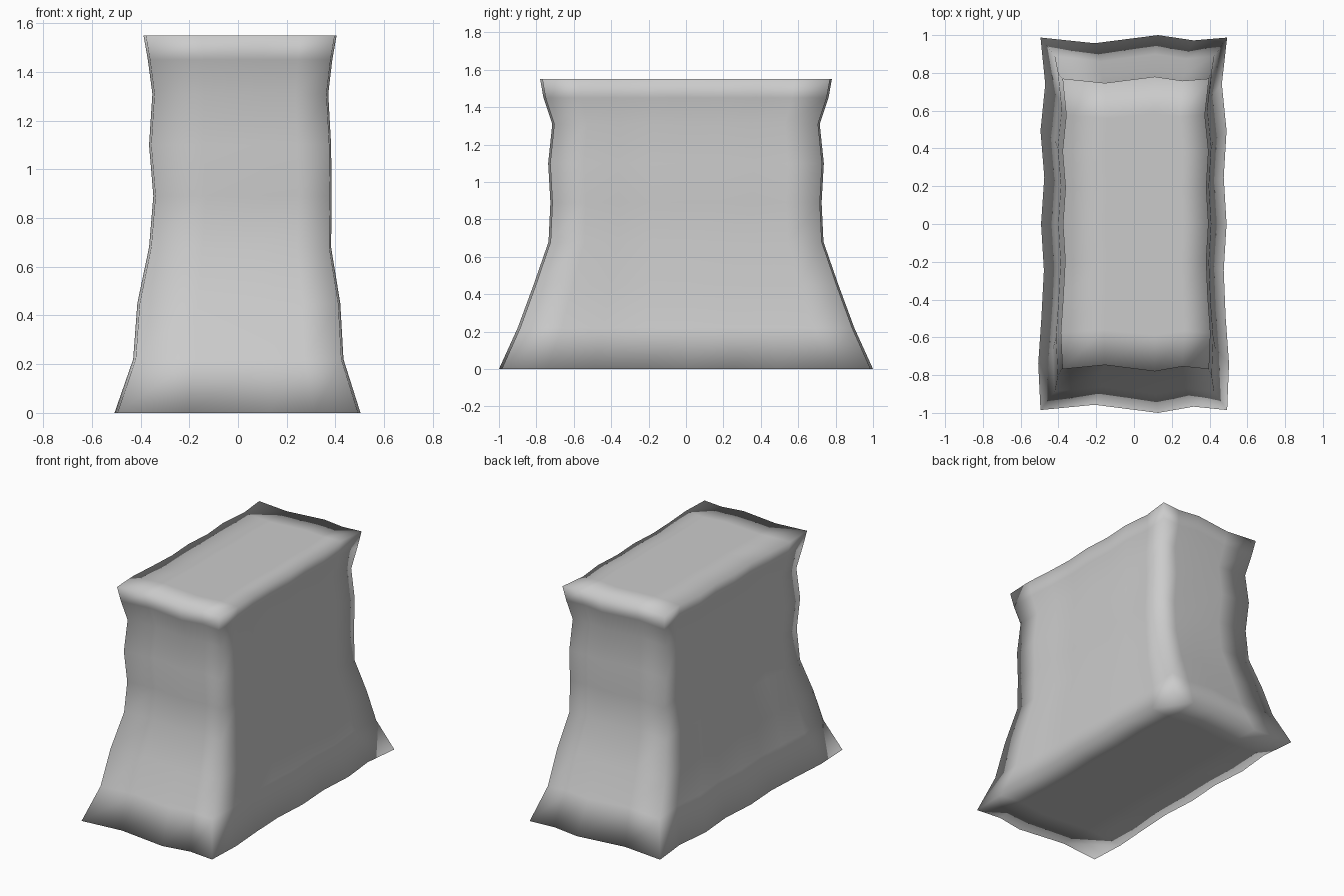
import bpy

if "Cube" in bpy.data.objects:
    bpy.data.objects.remove(bpy.data.objects["Cube"])

# Ragged plan outline at the base, edge by edge
left = [-.495, -.507, -.49, -.477, -.492, -.475, -.495, -.47, -.495]
right = [.493, .503, .485, .475, .49, .475, .49, .465, .493]
front = [-.985, -.957, -1.0, -.967, -.985]
back = [.987, .957, 1.0, .972, .987]
tx = [0, .29, .63, .82, 1]
ty = [j / 8 for j in range(9)]

# Height rings: z, x scale, y scale, x shift
rings = [(0, 1, 1, 0), (.22, .855, .90, .003), (.45, .825, .815, .005),
         (.68, .74, .735, .01), (.89, .725, .725, .02), (1.1, .74, .737, .01),
         (1.31, .715, .715, .011), (1.45, .75, .762, .01), (1.55, .785, .78, .01)]
NX, NY, NZ = 4, 8, len(rings) - 1

verts, faces, ids = [], [], {}


def vert(i, j, k):
    if (i, j, k) not in ids:
        z, sx, sy, dx = rings[k]
        x = left[j] + (right[j] - left[j]) * tx[i]
        y = front[i] + (back[i] - front[i]) * ty[j]
        ids[i, j, k] = len(verts)
        verts.append((x * sx + dx, y * sy, z))
    return ids[i, j, k]


def sheet(na, nb, at, flip):
    for a in range(na):
        for b in range(nb):
            f = [at(a, b), at(a + 1, b), at(a + 1, b + 1), at(a, b + 1)]
            faces.append(f[::-1] if flip else f)


# Six sides of the block
for e in (0, 1):
    sheet(NX, NY, lambda a, b: vert(a, b, e * NZ), e == 0)
    sheet(NX, NZ, lambda a, b: vert(a, e * NY, b), e == 1)
    sheet(NY, NZ, lambda a, b: vert(e * NX, a, b), e == 0)

mesh = bpy.data.meshes.new("stone_block")
mesh.from_pydata(verts, [], faces)
mesh.shade_smooth()
block = bpy.data.objects.new("stone_block", mesh)
bpy.context.collection.objects.link(block)
